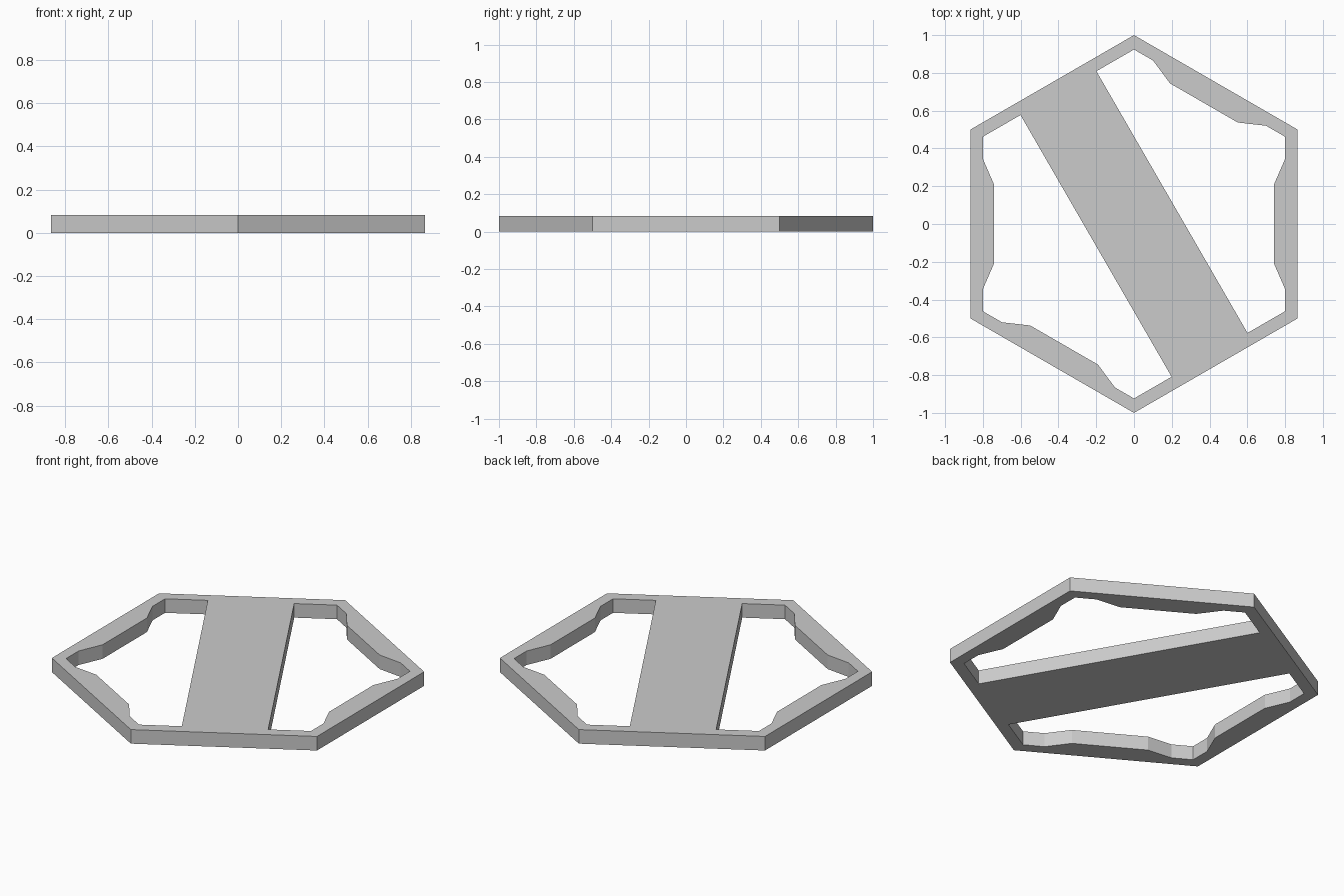
import bpy
import math

if "Cube" in bpy.data.objects:
    bpy.data.objects.remove(bpy.data.objects["Cube"])

HEIGHT = 0.083
OUTER = math.sqrt(3) / 2   # distance from centre to outer sides
INNER = 0.80               # distance to inner wall
PAD = 0.74                 # distance to raised inner pads
BAND = 0.232               # half width of the diagonal band


def on_side(angle, dist, along):
    """Point placed relative to the hexagon side facing the given angle."""
    a = math.radians(angle)
    return (dist * math.cos(a) - along * math.sin(a),
            dist * math.sin(a) + along * math.cos(a))


def corner(angle, apothem):
    return on_side(angle, apothem / math.cos(math.pi / 6), 0)


def opening(turn):
    """Opening on one side of the band, with two padded walls."""
    pts = [on_side(turn - 60, INNER, BAND), corner(turn - 30, INNER)]
    for side in (0, 60):
        pts += [on_side(turn + side, d, t) for d, t in
                ((INNER, -0.345), (PAD, -0.207), (PAD, 0.207), (INNER, 0.345))]
        pts.append(corner(turn + side + 30, INNER))
    pts.append(on_side(turn + 120, INNER, -BAND))
    return pts


# Hexagonal plate outline with two openings, leaving rim, pads and band
curve = bpy.data.curves.new("hexagon_frame", 'CURVE')
curve.dimensions = '2D'
curve.fill_mode = 'BOTH'
curve.extrude = HEIGHT / 2
outline = [corner(30 + 60 * i, OUTER) for i in range(6)]
for pts in (outline, opening(0), opening(180)):
    spline = curve.splines.new('POLY')
    spline.points.add(len(pts) - 1)
    for p, (x, y) in zip(spline.points, pts):
        p.co = (x, y, 0, 1)
    spline.use_cyclic_u = True

frame = bpy.data.objects.new("hexagon_frame", curve)
bpy.context.collection.objects.link(frame)
frame.location.z = HEIGHT / 2

# Turn into a welded, flat-shaded mesh
bpy.context.view_layer.objects.active = frame
frame.select_set(True)
bpy.ops.object.convert(target='MESH')
frame = bpy.context.object
bpy.ops.object.mode_set(mode='EDIT')
bpy.ops.mesh.select_all(action='SELECT')
bpy.ops.mesh.remove_doubles(threshold=0.0005)
bpy.ops.mesh.normals_make_consistent(inside=False)
bpy.ops.object.mode_set(mode='OBJECT')
bpy.ops.object.shade_flat()
